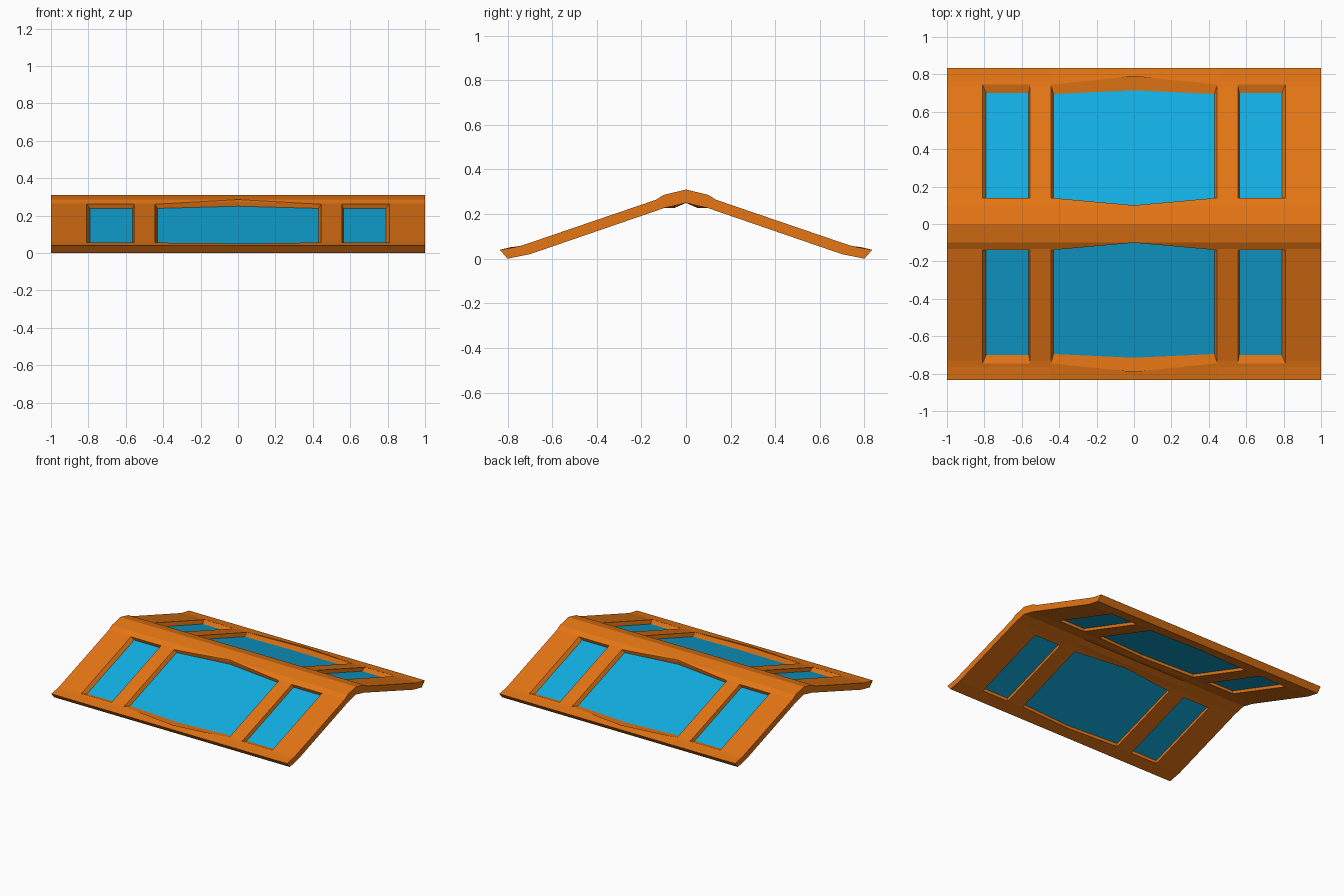
import bpy, bmesh

if "Cube" in bpy.data.objects:
    bpy.data.objects.remove(bpy.data.objects["Cube"])

SLOPE = -0.3405


def roof_z(y, offset=0.0):
    return 0.31 + SLOPE * abs(y) + offset


def material(name, color):
    m = bpy.data.materials.new(name)
    m.diffuse_color = color
    m.use_nodes = True
    m.node_tree.nodes["Principled BSDF"].inputs["Base Color"].default_value = m.diffuse_color
    return m


def make_object(name, bm, mat=None):
    bmesh.ops.recalc_face_normals(bm, faces=bm.faces)
    me = bpy.data.meshes.new(name)
    bm.to_mesh(me)
    bm.free()
    ob = bpy.data.objects.new(name, me)
    bpy.context.collection.objects.link(ob)
    if mat:
        me.materials.append(mat)
    return ob


def loft(bm, rings):
    rings = [[bm.verts.new(p) for p in r] for r in rings]
    n = len(rings[0])
    for a, b in zip(rings, rings[1:]):
        for i in range(n):
            j = (i + 1) % n
            bm.faces.new((a[i], a[j], b[j], b[i]))
    bm.faces.new(rings[0])
    bm.faces.new(rings[-1])


def profile(x, rib_z, lip_z):
    # gable cross-section: right half, mirrored to the left
    top = [(0.10, 0.286), (0.135, 0.264), (0.73, 0.061), (0.765, lip_z), (0.835, 0.04)]
    under = [(0.80, 0.0), (0.70, 0.02), (0.095, 0.228), (0.05, rib_z)]
    half = top + under
    pts = [(0, 0.31)] + half + [(0, 0.25)] + [(-y, z) for y, z in reversed(half)]
    return [(x, y, z) for y, z in pts]


def outline(x0, x1, y0, y1, peak0, peak1, side, offset):
    # window outline on the roof slope, pointed in the middle if peaks are set
    pts = [(x0, y0), (x1, y0), (x1, y1), (x0, y1)]
    if peak0:
        xm = (x0 + x1) / 2
        pts = [(x0, y0), (xm, peak0), (x1, y0), (x1, y1), (xm, peak1), (x0, y1)]
    return [(x, side * y, roof_z(y, offset)) for x, y in pts]


orange = material("orange", (0.78, 0.18, 0.007, 1))
blue = material("blue_glass", (0.006, 0.42, 0.75, 1))

# roof shell, slightly thicker along the middle
bm = bmesh.new()
sections = [(-1, 0.238, 0.052), (-0.45, 0.238, 0.052), (0, 0.228, 0.056),
            (0.45, 0.238, 0.052), (1, 0.238, 0.052)]
loft(bm, [profile(*s) for s in sections])
roof = make_object("roof_frame", bm, orange)

# window openings: outer edge at the surface, inner edge at the glass
windows = {
    "middle": ((-0.445, 0.445, 0.14, 0.745, 0.10, 0.79),
               (-0.43, 0.43, 0.13, 0.695, 0.095, 0.715)),
    "right": ((0.555, 0.81, 0.14, 0.745, 0, 0), (0.563, 0.79, 0.13, 0.70, 0, 0)),
    "left": ((-0.81, -0.555, 0.14, 0.745, 0, 0), (-0.79, -0.563, 0.13, 0.70, 0, 0)),
}
cut = bmesh.new()
for name, (outer, inner) in windows.items():
    for side, label in ((-1, "front"), (1, "back")):
        loft(cut, [outline(*outer, side, 0.04), outline(*outer, side, 0.0),
                   outline(*inner, side, -0.027), outline(*inner, side, -0.1)])
        # glass pane
        g = bmesh.new()
        g.faces.new([g.verts.new(p) for p in outline(*inner, side, -0.027)])
        pane = make_object(f"{label}_{name}_glass", g, blue)
        if pane.data.polygons[0].normal.z < 0:
            pane.data.flip_normals()
cutter = make_object("window_cutter", cut)
cutter.hide_render = True

# cut the openings and bake the result
mod = roof.modifiers.new("openings", "BOOLEAN")
mod.operation = "DIFFERENCE"
mod.solver = "EXACT"
mod.object = cutter
deps = bpy.context.evaluated_depsgraph_get()
baked = bpy.data.meshes.new_from_object(roof.evaluated_get(deps))
roof.modifiers.clear()
roof.data = baked
bpy.data.objects.remove(cutter)
